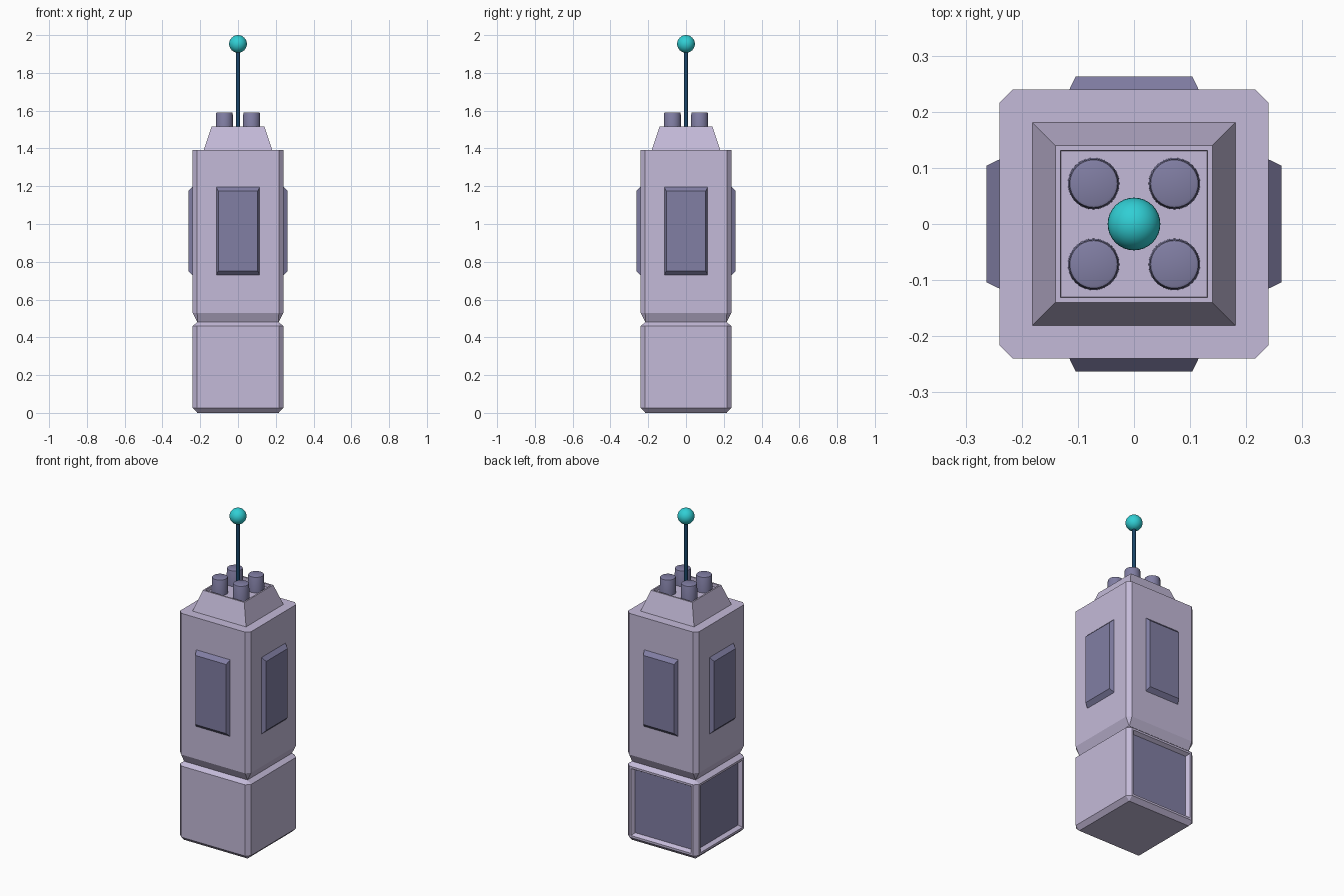
import bpy, bmesh
from math import pi
from mathutils import Matrix

if "Cube" in bpy.data.objects:
    bpy.data.objects.remove(bpy.data.objects["Cube"])


def material(name, rgb):
    m = bpy.data.materials.new(name)
    m.diffuse_color = (*rgb, 1)
    m.use_nodes = True
    m.node_tree.nodes["Principled BSDF"].inputs["Base Color"].default_value = m.diffuse_color
    return m


SHELL = material("lilac_shell", (0.55, 0.49, 0.69))
PANEL = material("slate_panel", (0.22, 0.21, 0.37))
NAVY = material("navy_rod", (0.01, 0.06, 0.14))
TEAL = material("teal_ball", (0.03, 0.62, 0.66))


def finish(name, bm, *mats):
    bmesh.ops.remove_doubles(bm, verts=bm.verts, dist=1e-5)
    bm.normal_update()
    mesh = bpy.data.meshes.new(name)
    bm.to_mesh(mesh)
    bm.free()
    for m in mats:
        mesh.materials.append(m)
    obj = bpy.data.objects.new(name, mesh)
    bpy.context.collection.objects.link(obj)
    return obj


def rect_ring(a, b, c):
    """Corner-cut rectangle, counter-clockwise; c = 0 gives a plain one."""
    pts = [(a, -b + c), (a, b - c), (a - c, b), (-a + c, b),
           (-a, b - c), (-a, -b + c), (-a + c, -b), (a - c, -b)]
    return pts if c else [(a, -b), (a, b), (-a, b), (-a, -b)]


def loft(rings):
    """Stack of (z, half x, half y, corner cut) with closed ends."""
    bm = bmesh.new()
    c_any = any(r[3] for r in rings)
    loops = []
    for z, a, b, c in rings:
        pts = rect_ring(a, b, c if c or not c_any else 0.0005)
        loops.append([bm.verts.new((x, y, z)) for x, y in pts])
    n = len(loops[0])
    for lo, hi in zip(loops, loops[1:]):
        for i in range(n):
            j = (i + 1) % n
            bm.faces.new((lo[i], lo[j], hi[j], hi[i]))
    bm.faces.new(loops[0][::-1])
    bm.faces.new(loops[-1])
    bm.normal_update()
    return bm


def recess(bm, faces, border, slope, depth, index=0):
    for f in faces:
        bmesh.ops.inset_region(bm, faces=[f], thickness=border)
        bmesh.ops.inset_region(bm, faces=[f], thickness=slope)
        bmesh.ops.translate(bm, verts=f.verts, vec=-f.normal * depth)
        f.material_index = index


# Body: base block, waist groove and tall upper block
H, W, C = 0.24, 0.215, 0.024
body = loft([(0, W, W, 0), (0.025, H, H, C), (0.46, H, H, C), (0.48, W, W, 0),
             (0.53, H, H, C), (1.393, H, H, C)])
windows = [f for f in body.faces if 0.1 < f.calc_center_median().z < 0.4
           and (f.normal.y > 0.9 or f.normal.x < -0.9)]
recess(body, windows, 0.018, 0.018, 0.022, 1)
finish("body", body, SHELL, PANEL)

# Tapered cap with shallow tray on top
cap = loft([(1.393, 0.181, 0.181, 0), (1.516, 0.14, 0.14, 0)])
recess(cap, [f for f in cap.faces if f.normal.z > 0.9], 0.013, 0.0005, 0.02)
finish("cap", cap, SHELL)

# Raised panel on each side
for k, side in enumerate(("front", "right", "back", "left")):
    bm = loft([(0.22, 0.115, 0.234, 0), (0.24, 0.115, 0.234, 0),
               (0.263, 0.104, 0.211, 0)])
    turn = Matrix.Rotation(k * pi / 2, 4, 'Z') @ Matrix.Rotation(pi / 2, 4, 'X')
    bm.transform(Matrix.Translation((0, 0, 0.963)) @ turn)
    finish(side + "_panel", bm, PANEL)


def round_part(name, x, y, z0, z1, r0, r1, sides, mat, rim=0):
    bm = bmesh.new()
    bmesh.ops.create_cone(bm, cap_ends=True, segments=sides, radius1=r0,
                          radius2=r1, depth=z1 - z0,
                          matrix=Matrix.Translation((x, y, (z0 + z1) / 2)))
    if rim:
        edges = [e for e in bm.edges if all(v.co.z > z1 - 1e-4 for v in e.verts)]
        bmesh.ops.bevel(bm, geom=edges, offset=rim, segments=2, profile=0.5,
                        affect='EDGES')
    shade(finish(name, bm, mat))


def shade(obj):
    bpy.ops.object.select_all(action='DESELECT')
    obj.select_set(True)
    bpy.context.view_layer.objects.active = obj
    bpy.ops.object.shade_smooth_by_angle(angle=pi / 6)


# Four knobs around the antenna
for i, (sx, sy) in enumerate(((1, 1), (-1, 1), (-1, -1), (1, -1))):
    round_part(f"knob_{i + 1}", sx * 0.072, sy * 0.072, 1.49, 1.591,
               0.046, 0.044, 32, PANEL, 0.006)

# Antenna rod and ball tip
round_part("antenna_rod", 0, 0, 1.49, 1.93, 0.011, 0.011, 16, NAVY)
ball = bmesh.new()
bmesh.ops.create_uvsphere(ball, u_segments=32, v_segments=16, radius=0.047,
                          matrix=Matrix.Translation((0, 0, 1.953)))
shade(finish("antenna_ball", ball, TEAL))
